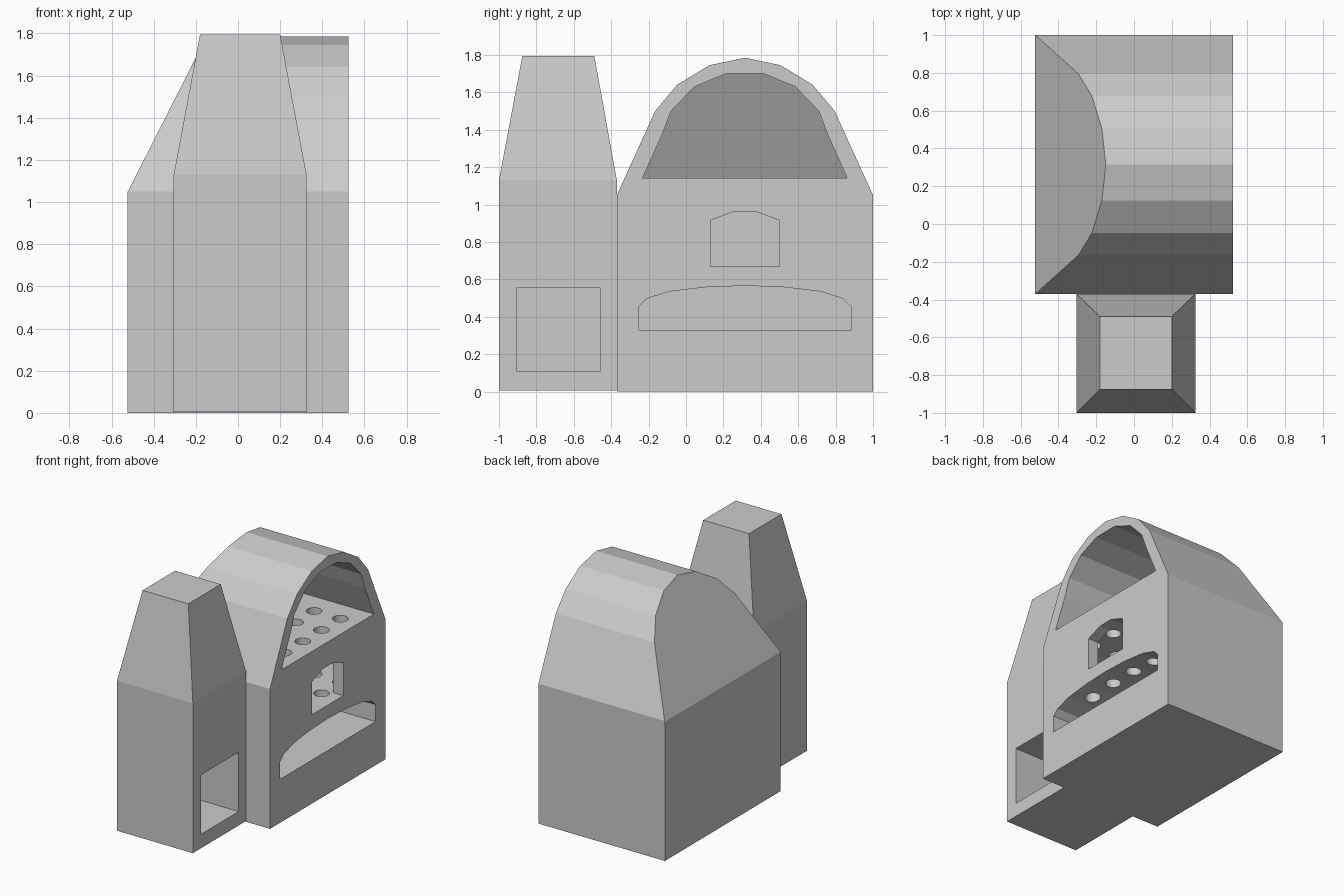
import bpy, bmesh
from mathutils import Vector

if "Cube" in bpy.data.objects:
    bpy.data.objects.remove(bpy.data.objects["Cube"])

clay = bpy.data.materials.new("grey clay")
clay.diffuse_color = (0.6, 0.6, 0.6, 1)
clay.use_nodes = True
clay.node_tree.nodes["Principled BSDF"].inputs["Base Color"].default_value = clay.diffuse_color


def finish(name, bm):
    bmesh.ops.recalc_face_normals(bm, faces=bm.faces[:])
    me = bpy.data.meshes.new(name)
    bm.to_mesh(me)
    bm.free()
    me.materials.append(clay)
    ob = bpy.data.objects.new(name, me)
    bpy.context.collection.objects.link(ob)
    return ob


def prism(name, pts, x0, x1, slope=None):
    """Extrude a (y, z) profile along x; optionally cut off the back with a slope."""
    bm = bmesh.new()
    face = bm.faces.new([bm.verts.new((x0, y, z)) for y, z in pts])
    ext = bmesh.ops.extrude_face_region(bm, geom=[face])
    verts = [g for g in ext["geom"] if isinstance(g, bmesh.types.BMVert)]
    bmesh.ops.translate(bm, verts=verts, vec=(x1 - x0, 0, 0))
    bmesh.ops.recalc_face_normals(bm, faces=bm.faces[:])
    if slope is not None:
        cut = bmesh.ops.bisect_plane(
            bm, geom=bm.verts[:] + bm.edges[:] + bm.faces[:], dist=1e-5,
            plane_co=slope, plane_no=Vector((-0.745, 0, 0.378)), clear_outer=True)
        edges = [g for g in cut["geom_cut"] if isinstance(g, bmesh.types.BMEdge)]
        bmesh.ops.contextual_create(bm, geom=edges)
    return finish(name, bm)


def carve(ob, cutter):
    """Subtract the cutter from the object, then discard the cutter."""
    cutter.hide_render = True
    mod = ob.modifiers.new("carve", "BOOLEAN")
    mod.operation, mod.solver, mod.object = "DIFFERENCE", "EXACT", cutter
    bpy.context.view_layer.update()
    dg = bpy.context.evaluated_depsgraph_get()
    me = bpy.data.meshes.new_from_object(ob.evaluated_get(dg))
    ob.modifiers.clear()
    ob.data = me
    bpy.data.objects.remove(cutter)
    me.materials.clear()
    me.materials.append(clay)


def arch(half):
    """Mirror half a profile, given as (offset from centre, z), around the vault axis."""
    c = 0.315
    right = [(c + d, z) for d, z in half]
    left = [(c - d, z) for d, z in reversed(half) if d > 0]
    return right + left


# Vaulted oven body with a sloping back
body = prism("oven_body", arch([(0.685, 0), (0.685, 1.05), (0.48, 1.5), (0.363, 1.64),
                                (0.19, 1.745), (0, 1.785)]),
             -0.525, 0.525, (-0.525, 0, 1.045))

# Upper vaulted chamber, following the sloping back
carve(body, prism("upper_cutter", arch([(0.547, 1.142), (0.44, 1.38), (0.395, 1.5),
                                        (0.27, 1.63), (0.1, 1.7)]),
                  -0.5, 0.6, (-0.425, 0, 1.045)))
# Middle chamber and its small window
carve(body, prism("middle_cutter", arch([(0.565, 0.667), (0.565, 0.965)]), -0.43, 0.44))
carve(body, prism("window_cutter", arch([(0.185, 0.668), (0.185, 0.915), (0.06, 0.962)]),
                  0.35, 0.6))
# Lower arched chamber
carve(body, prism("lower_cutter", arch([(0.567, 0.327), (0.567, 0.455), (0.525, 0.497),
                                        (0.405, 0.535), (0.21, 0.558), (0, 0.566)]),
                  -0.43, 0.6))

# Grid of heat holes through both chamber floors
bm = bmesh.new()
for i in range(4):
    for j in range(4):
        r = bmesh.ops.create_cone(bm, cap_ends=True, segments=16, radius1=0.055,
                                  radius2=0.055, depth=0.7)
        bmesh.ops.translate(bm, verts=r["verts"],
                            vec=(0.38 - 0.217 * i, 0.003 + 0.2225 * j, 0.84))
carve(body, finish("hole_cutter", bm))

# Side tower with tapered top
bm = bmesh.new()
rings = []
for x0, x1, y0, y1, z in ((-0.305, 0.325, -1, -0.37, 0.005),
                          (-0.305, 0.325, -1, -0.37, 1.13),
                          (-0.18, 0.2, -0.875, -0.49, 1.795)):
    rings.append([bm.verts.new(p) for p in
                  ((x0, y0, z), (x1, y0, z), (x1, y1, z), (x0, y1, z))])
bm.faces.new(rings[0])
bm.faces.new(rings[-1])
for a, b in zip(rings, rings[1:]):
    for k in range(4):
        n = (k + 1) % 4
        bm.faces.new((a[k], a[n], b[n], b[k]))
tower = finish("side_tower", bm)

# Square storage opening in the tower
carve(tower, prism("store_cutter", [(-0.905, 0.11), (-0.457, 0.11), (-0.457, 0.555),
                                    (-0.905, 0.555)], -0.21, 0.4))
